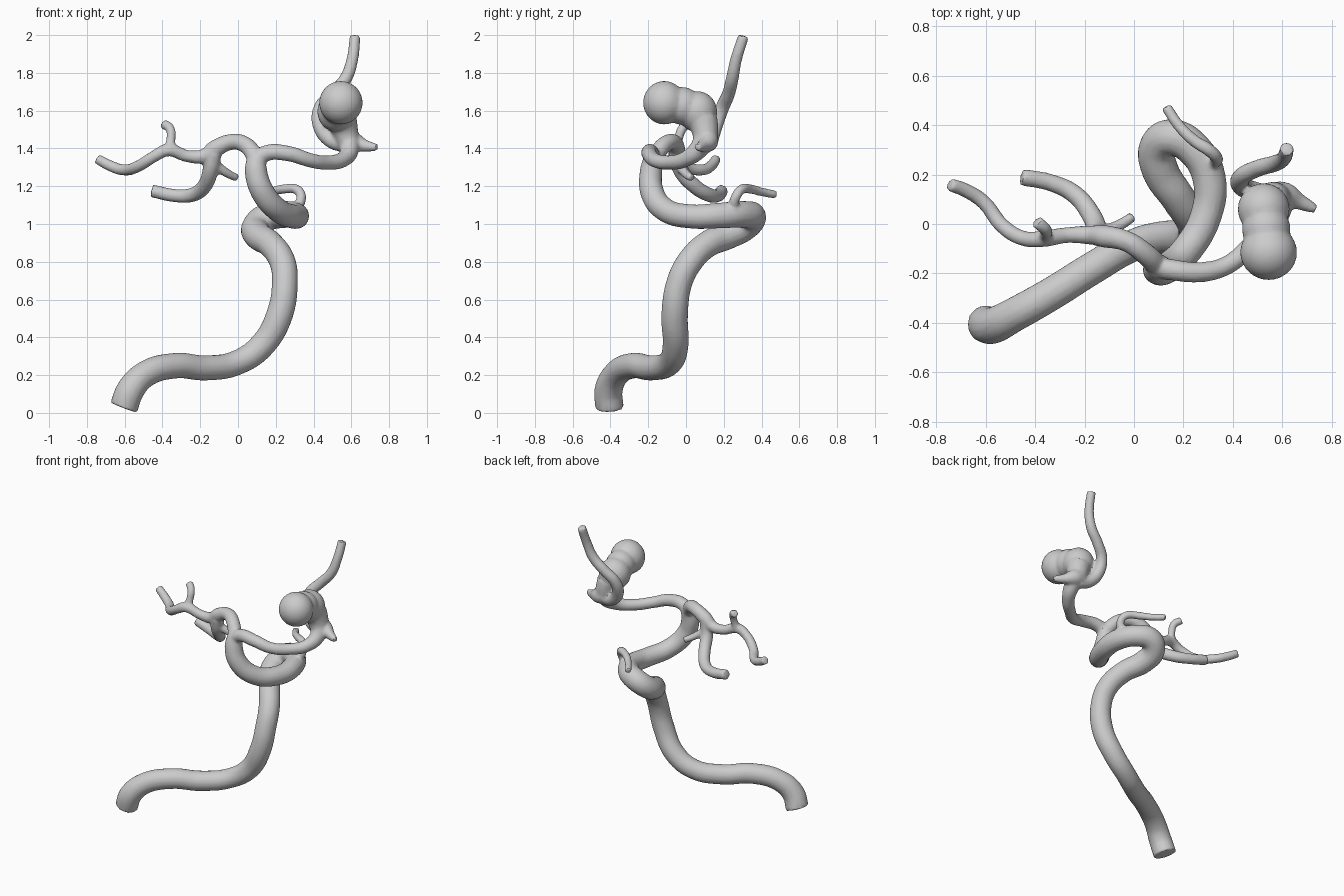
import bpy

# Each vessel is a path of (x, y, z, radius) points
TRUNK = [(-.605, -.405, .028, .076), (-.57, -.41, .12, .075), (-.49, -.37, .205, .07),
         (-.33, -.28, .25, .068), (-.17, -.18, .238, .067), (0, -.085, .268, .066),
         (.13, -.055, .36, .069), (.22, -.06, .52, .071), (.248, -.035, .69, .069),
         (.235, .02, .80, .07), (.175, .11, .89, .07), (.105, .22, .94, .075),
         (.095, .31, .985, .075), (.15, .35, 1.035, .075), (.24, .305, 1.05, .072),
         (.305, .18, 1.045, .068), (.29, .03, 1.04, .064), (.21, -.11, 1.075, .063),
         (.13, -.18, 1.17, .063), (.095, -.185, 1.28, .06), (.10, -.17, 1.36, .05)]
RIGHT_BRANCH = [(.09, -.175, 1.33, .045), (.15, -.185, 1.375, .043), (.27, -.195, 1.372, .041),
                (.38, -.165, 1.338, .038), (.47, -.09, 1.325, .038), (.56, 0, 1.345, .042),
                (.59, .07, 1.40, .052), (.575, .10, 1.46, .066), (.55, .09, 1.55, .08)]
SIDE_STUB = [(.56, .11, 1.45, .06), (.61, .115, 1.435, .055), (.67, .09, 1.415, .033),
             (.735, .06, 1.405, .019)]
UPPER_BRANCH = [(.57, .11, 1.42, .045), (.49, .13, 1.445, .041), (.435, .155, 1.52, .04),
                (.435, .19, 1.61, .037), (.50, .225, 1.69, .035), (.57, .245, 1.77, .034),
                (.605, .265, 1.87, .031), (.62, .305, 1.995, .029)]
LEFT_BRANCH = [(.10, -.175, 1.34, .046), (.045, -.12, 1.415, .044), (-.03, -.07, 1.435, .042),
               (-.12, -.05, 1.40, .046), (-.18, -.045, 1.36, .038), (-.27, -.045, 1.36, .032),
               (-.37, -.06, 1.392, .034), (-.44, -.06, 1.36, .031), (-.53, -.01, 1.305, .031),
               (-.61, .09, 1.287, .03), (-.68, .135, 1.31, .029), (-.745, .16, 1.345, .027)]
LEFT_STUB = [(-.37, -.055, 1.38, .028), (-.355, -.04, 1.45, .024), (-.36, -.02, 1.505, .025),
             (-.395, .01, 1.53, .026)]
LOWER_LEFT = [(-.13, -.05, 1.38, .045), (-.145, -.03, 1.29, .042), (-.175, .04, 1.205, .04),
              (-.24, .12, 1.155, .038), (-.33, .165, 1.15, .035), (-.455, .19, 1.175, .034)]
SMALL_TWIG = [(-.14, -.04, 1.33, .028), (-.09, -.02, 1.29, .026), (-.05, 0, 1.265, .023),
              (-.005, .03, 1.243, .021)]
BACK_TWIG = [(.30, .25, 1.07, .028), (.335, .26, 1.135, .026), (.315, .29, 1.18, .026),
             (.24, .34, 1.185, .025), (.18, .40, 1.17, .023), (.13, .475, 1.155, .022)]

# All tubes as tapered, capped bezier splines
curve = bpy.data.curves.new("branching_artery", 'CURVE')
curve.dimensions = '3D'
curve.bevel_depth = 1.0
curve.bevel_resolution = 6
curve.resolution_u = 8
curve.use_fill_caps = True
for path in (TRUNK, RIGHT_BRANCH, SIDE_STUB, UPPER_BRANCH, LEFT_BRANCH, LEFT_STUB,
             LOWER_LEFT, SMALL_TWIG, BACK_TWIG):
    spline = curve.splines.new('BEZIER')
    spline.bezier_points.add(len(path) - 1)
    for point, (x, y, z, r) in zip(spline.bezier_points, path):
        point.co = (x, y, z)
        point.radius = r
        point.handle_left_type = point.handle_right_type = 'AUTO'
artery = bpy.data.objects.new("branching_artery", curve)
bpy.context.collection.objects.link(artery)

# Two-lobed bulge
parts = []
for centre, scale in (((.545, -.115, 1.642), (.115, .112, .115)),
                      ((.535, -.02, 1.625), (.098, .1, .1)),
                      ((.525, .06, 1.595), (.105, .105, .108))):
    bpy.ops.mesh.primitive_uv_sphere_add(segments=32, ring_count=16, radius=1, location=centre)
    lobe = bpy.context.object
    lobe.scale = scale
    parts.append(lobe)

# Fuse everything into one skin with soft junctions
bpy.ops.object.select_all(action='DESELECT')
artery.select_set(True)
bpy.context.view_layer.objects.active = artery
bpy.ops.object.convert(target='MESH')
artery = bpy.context.object
for lobe in parts:
    lobe.select_set(True)
artery.select_set(True)
bpy.context.view_layer.objects.active = artery
bpy.ops.object.join()

remesh = artery.modifiers.new("fuse", 'REMESH')
remesh.mode = 'VOXEL'
remesh.voxel_size = 0.009
soften = artery.modifiers.new("soften", 'SMOOTH')
soften.factor = 0.5
soften.iterations = 4
reduce = artery.modifiers.new("reduce", 'DECIMATE')
reduce.ratio = 0.3
bpy.ops.object.convert(target='MESH')
artery = bpy.context.object
artery.name = "branching_artery"
bpy.ops.object.shade_smooth_by_angle(angle=0.7)
